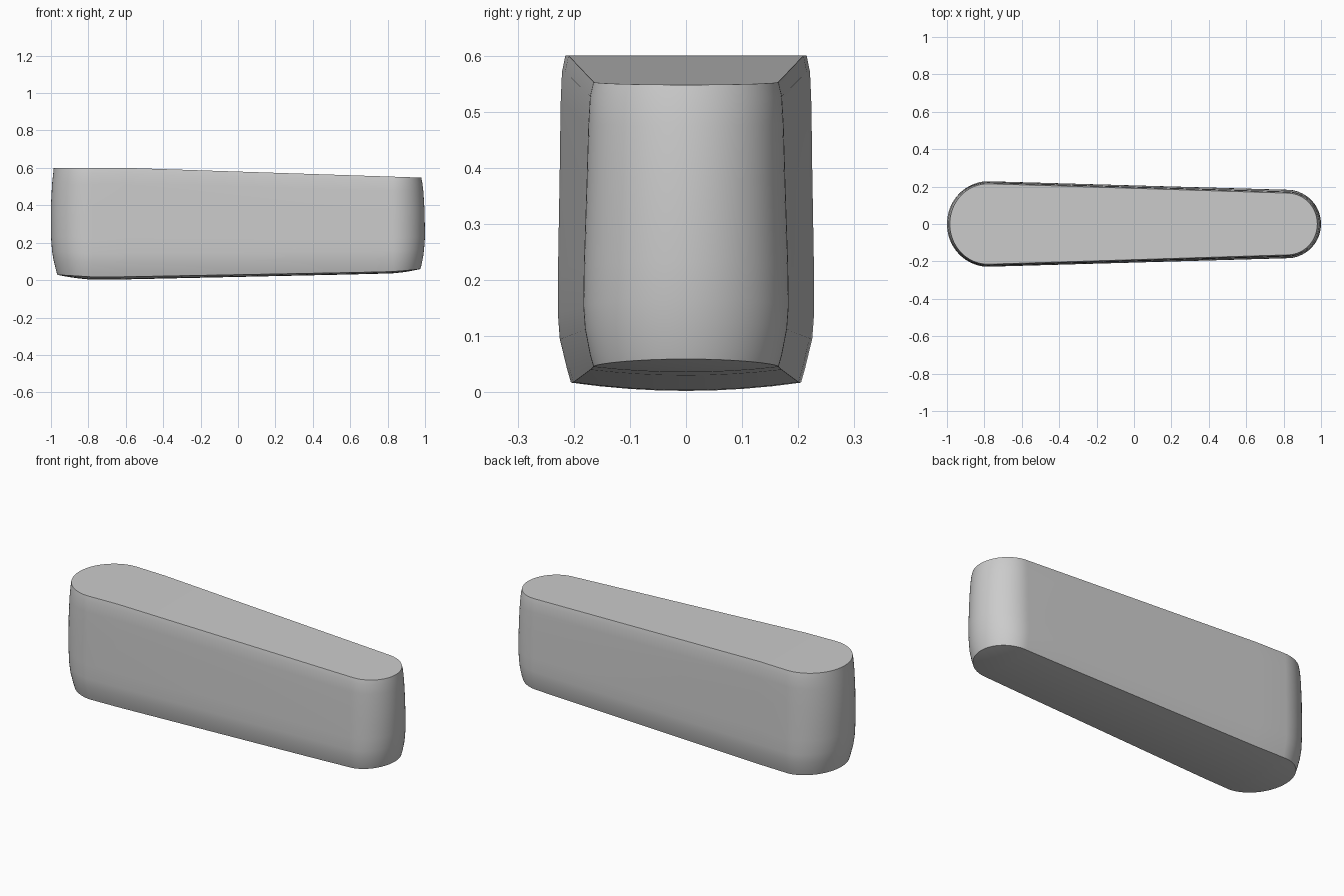
import bpy
import bmesh
import math

if "Cube" in bpy.data.objects:
    bpy.data.objects.remove(bpy.data.objects["Cube"])

ARC = 20                       # segments in each quarter of a rounded end
LEFT_X, RIGHT_X = -0.78, 0.82  # centres of the two rounded ends

# height fraction, left tip x, left half width, right half width, right tip x
RINGS = [
    (0.00, -0.966, 0.205, 0.165, 0.975),
    (0.04, -0.973, 0.212, 0.171, 0.981),
    (0.13, -0.986, 0.225, 0.180, 0.990),
    (0.21, -0.994, 0.2285, 0.183, 0.995),
    (0.35, -1.000, 0.228, 0.182, 1.000),
    (0.65, -1.000, 0.225, 0.177, 0.997),
    (0.85, -0.994, 0.2235, 0.174, 0.991),
    (0.95, -0.988, 0.221, 0.171, 0.985),
    (1.00, -0.985, 0.215, 0.165, 0.980),
]


def top_z(x):
    # flat at the wide end, then a steady slope down to the narrow end
    return 0.60 - 0.052 * max(0.0, x + 0.6) / 1.58


def bottom_z(x, y):
    # gently crowned underside that lifts at both ends
    z = 0.035 * max(0.0, x - LEFT_X) / 1.6 + 0.014 * (y / 0.2) ** 2
    z += 0.028 * (max(0.0, -0.70 - x) / 0.265) ** 2
    z += 0.021 * (max(0.0, x - 0.78) / 0.195) ** 2
    return z


def half_outline(lx, lw, rw, rx):
    # one side of the plan shape, from the left tip to the right tip
    pts = []
    for i in range(ARC + 1):
        a = math.pi / 2 * i / ARC
        pts.append((LEFT_X - (LEFT_X - lx) * math.cos(a), lw * math.sin(a)))
    for x in (-0.6, -0.3, 0.0, 0.3, 0.6):
        t = (x - LEFT_X) / (RIGHT_X - LEFT_X)
        pts.append((x, lw + (rw - lw) * t))
    for i in range(ARC + 1):
        a = math.pi / 2 * i / ARC
        pts.append((RIGHT_X + (rx - RIGHT_X) * math.sin(a), rw * math.cos(a)))
    pts[0], pts[-1] = (lx, 0.0), (rx, 0.0)
    return pts


bm = bmesh.new()

# side walls
loops = []
for f, *shape in RINGS:
    half = half_outline(*shape)
    plan = half + [(x, -y) for x, y in half[-2:0:-1]]
    loops.append([bm.verts.new((x, y, bottom_z(x, y) * (1 - f) + top_z(x) * f))
                  for x, y in plan])
count = len(loops[0])
for lower, upper in zip(loops, loops[1:]):
    for i in range(count):
        j = (i + 1) % count
        bm.faces.new((lower[i], lower[j], upper[j], upper[i]))


def cap(loop, height):
    # crosswise strips close the top and the underside
    last = count // 2
    columns = [[loop[0]] * 9]
    for i in range(1, last):
        a, b = loop[i], loop[count - i]
        inner = []
        for k in range(1, 8):
            p = a.co.lerp(b.co, k / 8)
            inner.append(bm.verts.new((p.x, p.y, height(p.x, p.y))))
        columns.append([a] + inner + [b])
    columns.append([loop[last]] * 9)
    for c, d in zip(columns, columns[1:]):
        for k in range(8):
            corners = list(dict.fromkeys((c[k], c[k + 1], d[k + 1], d[k])))
            bm.faces.new(corners)


cap(loops[0], bottom_z)
cap(loops[-1], lambda x, y: top_z(x))
bmesh.ops.recalc_face_normals(bm, faces=bm.faces[:])

mesh = bpy.data.meshes.new("tapered_body")
bm.to_mesh(mesh)
bm.free()
body = bpy.data.objects.new("tapered_body", mesh)
bpy.context.collection.objects.link(body)

# plain grey finish
grey = bpy.data.materials.new("light grey")
grey.diffuse_color = (0.6, 0.6, 0.6, 1.0)
grey.use_nodes = True
grey.node_tree.nodes["Principled BSDF"].inputs["Base Color"].default_value = grey.diffuse_color
mesh.materials.append(grey)

# smooth walls with crisp top and bottom rims
bpy.context.view_layer.objects.active = body
body.select_set(True)
bpy.ops.object.shade_smooth_by_angle(angle=math.radians(35))
